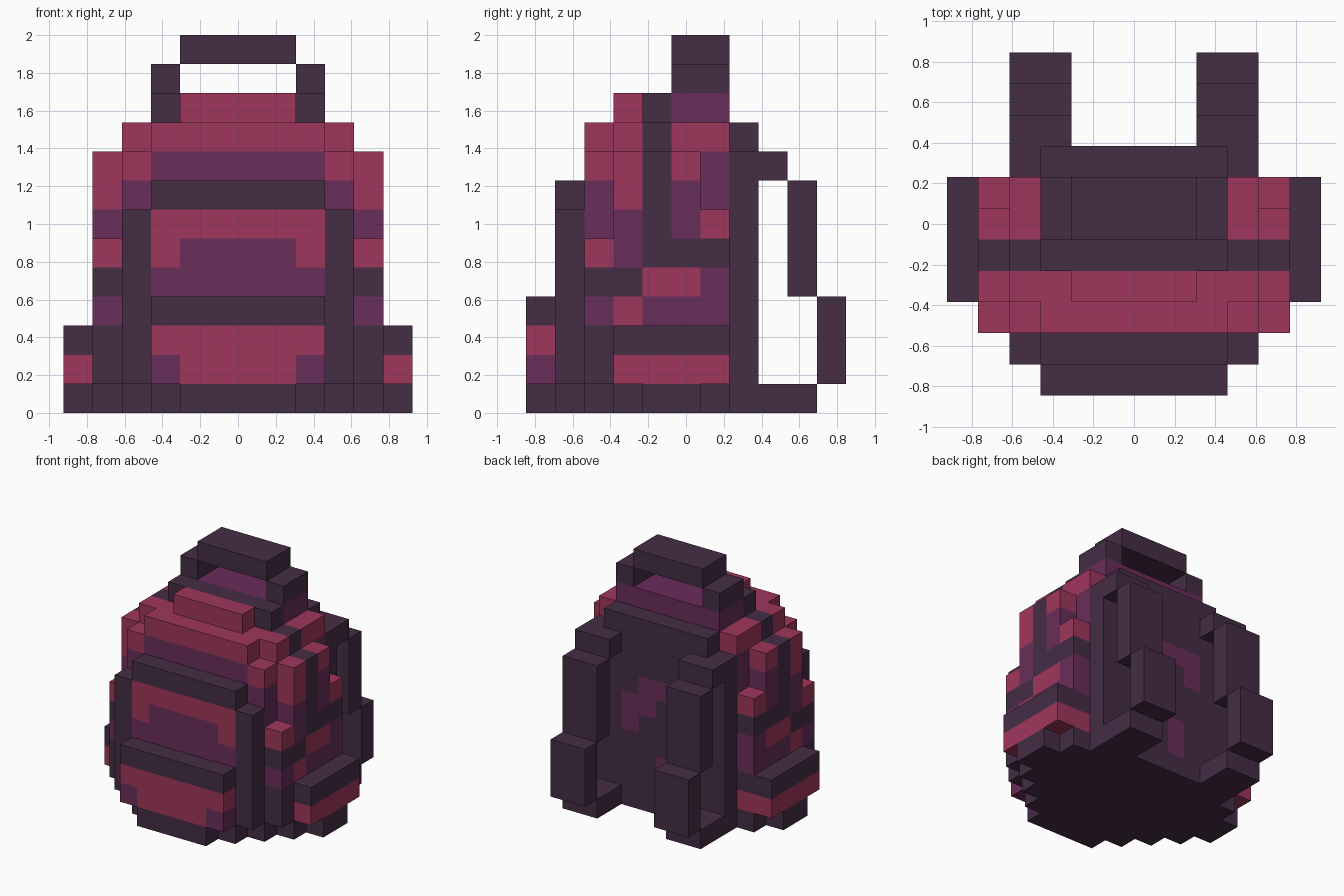
import bpy, bmesh
from mathutils import Vector

if "Cube" in bpy.data.objects:
    bpy.data.objects.remove(bpy.data.objects["Cube"], do_unlink=True)

V = 2 / 13  # edge length of one block


def material(name, rgb):
    m = bpy.data.materials.new(name)
    m.use_nodes = True
    m.diffuse_color = (*rgb, 1)
    bsdf = m.node_tree.nodes["Principled BSDF"]
    bsdf.inputs["Base Color"].default_value = (*rgb, 1)
    bsdf.inputs["Roughness"].default_value = 0.9
    return m


MATS = [material("dark plum", (0.060, 0.026, 0.060)),
        material("purple", (0.144, 0.026, 0.103)),
        material("crimson", (0.345, 0.037, 0.105))]
CODE = {"D": 0, "P": 1, "C": 2}
grid = {}   # block (i, j, k) -> (part, colour)


def fill(part, xs, ys, zs, colour="D", mirror=True):
    """Fill a range of blocks; x is counted outward from the middle."""
    for i in range(*xs):
        for j in range(*ys):
            for k in range(*zs):
                grid[i, j, k] = (part, CODE[colour])
                if mirror:
                    grid[-1 - i, j, k] = (part, CODE[colour])


# Base: stepped oval, half width for each row from front to back
for j, w in enumerate([2, 3, 4, 5, 6, 6, 5, 4]):
    fill("base", (0, w), (j, j + 1), (0, 1))

# Main bag: colours from the ground up, and column heights from middle to side
rows = {2: ("DDDPDCPPCC", [10, 10, 10, 9, 6]),
        3: ("DCDCDPPCCCC", [11, 11, 10, 10, 9]),
        4: ("DCDPCDDDDDD", [11, 11, 11, 10, 9]),
        5: ("DCDPCDPPCCP", [11, 11, 11, 10, 9]),
        6: ("DCDPPDCPPCP", [11, 11, 11, 10, 7])}
for j, (colours, heights) in rows.items():
    for i, h in enumerate(heights):
        for k in range(1, h):
            fill("main_bag", (i, i + 1), (j, j + 1), (k, k + 1), colours[k])
fill("main_bag", (0, 3), (2, 3), (8, 9), "P")

# Back panel with purple patches
fill("back_panel", (0, 3), (7, 8), (1, 10))
fill("back_panel", (3, 4), (7, 8), (1, 9))
fill("back_panel", (0, 1), (7, 8), (6, 7), "P")
fill("back_panel", (1, 2), (7, 8), (5, 6), "P")
fill("back_panel", (0, 1), (7, 8), (5, 6), "P", mirror=False)
fill("back_panel", (1, 2), (7, 8), (4, 5), "P", mirror=False)
fill("back_panel", (-2, -1), (7, 8), (6, 7), "P", mirror=False)
fill("back_panel", (-1, 0), (7, 8), (1, 3), "P", mirror=False)

# Upper front pocket: frame, face and flap
fill("upper_pocket", (3, 4), (1, 2), (1, 7))
fill("upper_pocket", (0, 3), (1, 2), (1, 5), "P")
fill("upper_pocket", (0, 2), (1, 2), (5, 6), "P")
fill("upper_pocket", (2, 3), (1, 2), (5, 6), "C")
fill("upper_pocket", (0, 3), (1, 2), (6, 7), "C")
fill("upper_pocket", (0, 3), (1, 2), (7, 8))

# Lower front pocket
fill("lower_pocket", (0, 3), (0, 1), (1, 3), "C")
fill("lower_pocket", (2, 3), (0, 1), (1, 2), "P")
fill("lower_pocket", (0, 3), (0, 1), (3, 4))

# Side pockets
fill("side_pockets", (5, 6), (3, 7), (1, 2), "C")
fill("side_pockets", (5, 6), (3, 7), (2, 3))

# Shoulder straps: (y range, z range) from top to bottom
for ys, zs in [((8, 9), (8, 9)), ((9, 10), (4, 8)),
               ((10, 11), (1, 4)), ((8, 10), (0, 1))]:
    fill("shoulder_straps", (2, 4), ys, zs)

# Carrying handle
fill("handle", (2, 3), (5, 7), (11, 12))
fill("handle", (0, 2), (5, 7), (12, 13))


def build(part):
    """Make the outer faces of a part's blocks and merge flat regions."""
    bm = bmesh.new()
    verts = {}

    def vert(p):
        if p not in verts:
            verts[p] = bm.verts.new(Vector((p[0], p[1] - 5.5, p[2])) * V)
        return verts[p]

    for cell, (name, colour) in grid.items():
        if name != part:
            continue
        for axis in range(3):
            u, w = (axis + 1) % 3, (axis + 2) % 3
            for side in (0, 1):
                beside = list(cell)
                beside[axis] += 2 * side - 1
                if tuple(beside) in grid:
                    continue
                ring = [(0, 0), (1, 0), (1, 1), (0, 1)]
                if not side:
                    ring.reverse()
                corners = []
                for a, b in ring:
                    p = list(cell)
                    p[axis] += side
                    p[u] += a
                    p[w] += b
                    corners.append(vert(tuple(p)))
                bm.faces.new(corners).material_index = colour
    bmesh.ops.dissolve_limit(bm, angle_limit=0.01, verts=bm.verts[:],
                             edges=bm.edges[:], delimit={"MATERIAL"})
    mesh = bpy.data.meshes.new(part)
    for m in MATS:
        mesh.materials.append(m)
    bm.to_mesh(mesh)
    bm.free()
    bpy.context.collection.objects.link(bpy.data.objects.new(part, mesh))


for part in sorted({name for name, _ in grid.values()}):
    build(part)
